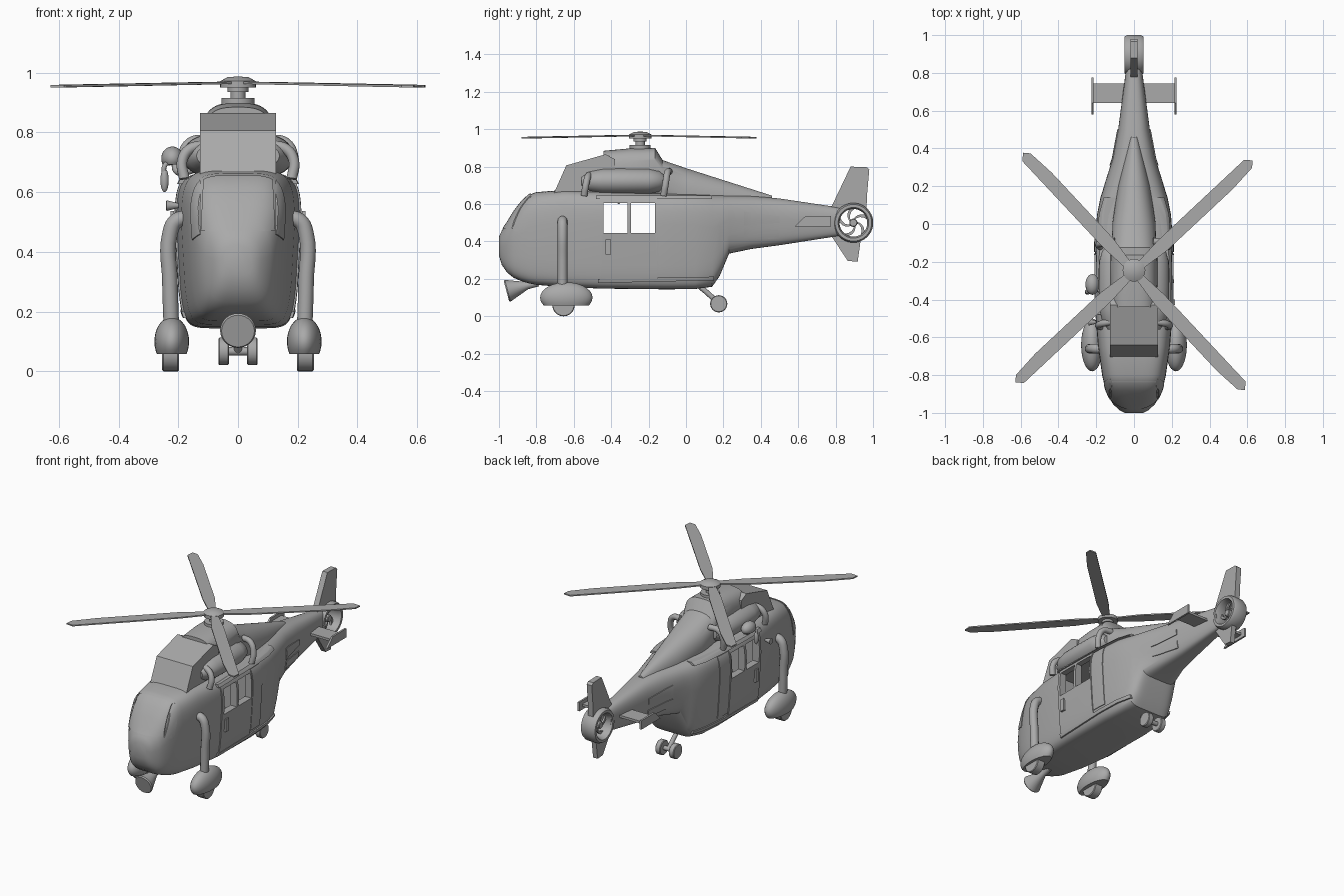
import bpy, bmesh, math
from mathutils import Matrix, Vector, Euler

start = bpy.data.objects.get("Cube")
if start:
    bpy.data.objects.remove(start)

grey = bpy.data.materials.new("matte_grey")
grey.use_nodes = True
grey.diffuse_color = (0.4, 0.4, 0.4, 1)
grey.node_tree.nodes["Principled BSDF"].inputs["Base Color"].default_value = (0.4, 0.4, 0.4, 1)
parts = []
AX = (0, math.pi / 2, 0)      # turn local z onto x
AY = (-math.pi / 2, 0, 0)     # turn local z onto y


def at(loc, rot=(0, 0, 0), scale=(1, 1, 1)):
    return Matrix.LocRotScale(Vector(loc), Euler(rot), Vector(scale))


def finish(bm, name, matrix=None):
    if matrix:
        bm.transform(matrix)
    bmesh.ops.remove_doubles(bm, verts=bm.verts, dist=0.0001)
    bmesh.ops.recalc_face_normals(bm, faces=bm.faces)
    mesh = bpy.data.meshes.new(name)
    bm.to_mesh(mesh)
    bm.free()
    return add(mesh, name)


def add(data, name):
    obj = bpy.data.objects.new(name, data)
    bpy.context.collection.objects.link(obj)
    data.materials.clear()
    data.materials.append(grey)
    parts.append(obj)
    return obj


def skin_rings(bm, rings):
    for a, b in zip(rings, rings[1:]):
        n = len(a)
        for i in range(n):
            bm.faces.new((a[i], a[(i + 1) % n], b[(i + 1) % n], b[i]))


def loft(name, stations, taper=0.0, belly=1.0, seg=56):
    """Rounded-box sections along y: (y, half width, bottom, top, squareness)."""
    bm, rings = bmesh.new(), []
    for y, hw, zb, zt, n in stations:
        ring = []
        for i in range(seg):
            a = 2 * math.pi * (i + 0.5) / seg
            c, s = math.cos(a), math.sin(a)
            e = 2 / (n if s > 0 else n * belly)
            u = math.copysign(abs(c) ** e, c)
            v = math.copysign(abs(s) ** e, s)
            x = hw * u * (1 - taper * max(0, -v))
            ring.append(bm.verts.new((x, y, (zb + zt) / 2 + v * (zt - zb) / 2)))
        rings.append(ring)
    skin_rings(bm, rings)
    bm.faces.new(rings[0])
    bm.faces.new(rings[-1])
    return finish(bm, name)


def lathe(name, profile, matrix, seg=28):
    """Turn (height, radius) points round local z."""
    bm, rings = bmesh.new(), []
    for h, r in profile:
        rings.append([bm.verts.new((r * math.cos(t), r * math.sin(t), h))
                      for t in (2 * math.pi * i / seg for i in range(seg))])
    skin_rings(bm, rings)
    return finish(bm, name, matrix)


def drum(name, loc, r, half, rot=AX, soft=0.004):
    return lathe(name, [(-half, 0), (-half, r - soft), (soft - half, r),
                        (half - soft, r), (half, r - soft), (half, 0)], at(loc, rot))


def ball(name, loc, scale, low=-1.0, rot=(0, 0, 0)):
    a0 = math.asin(low)
    prof = [(math.sin(a), math.cos(a)) for a in
            (a0 + (math.pi / 2 - a0) * i / 12 for i in range(13))]
    return lathe(name, [(low, 0)] + prof, at(loc, rot, scale))


def prism(name, pts, d0, d1, axis="x", matrix=None):
    place = {"x": lambda p, d: (d, *p), "y": lambda p, d: (p[0], d, p[1]),
             "z": lambda p, d: (*p, d)}[axis]
    bm = bmesh.new()
    rings = [[bm.verts.new(place(p, d)) for p in pts] for d in (d0, d1)]
    skin_rings(bm, rings)
    for r in rings:
        bm.faces.new(r)
    return finish(bm, name, matrix)


def box(name, x, y, z):
    return prism(name, [(y[0], z[0]), (y[1], z[0]), (y[1], z[1]), (y[0], z[1])], *x)


def tube(name, pts, r):
    cu = bpy.data.curves.new(name, "CURVE")
    cu.dimensions, cu.bevel_depth, cu.use_fill_caps = "3D", r, True
    sp = cu.splines.new("BEZIER")
    sp.bezier_points.add(len(pts) - 1)
    for bp, p in zip(sp.bezier_points, pts):
        bp.co = p
        bp.handle_left_type = bp.handle_right_type = "AUTO"
    sp.resolution_u = 6
    return add(cu, name)


def boolean(obj, tool, op="DIFFERENCE"):
    mod = obj.modifiers.new("cut", "BOOLEAN")
    mod.operation, mod.object, mod.solver = op, tool, "EXACT"
    bpy.context.view_layer.objects.active = obj
    bpy.ops.object.modifier_apply(modifier=mod.name)
    parts.remove(tool)
    bpy.data.objects.remove(tool)


# Fuselage with tail boom
body = loft("fuselage", [
    (-1.0, .05, .325, .425, 2.4), (-.985, .078, .275, .458, 2.6), (-.955, .11, .232, .502, 3),
    (-.92, .132, .205, .56, 3.4), (-.88, .148, .188, .612, 3.8), (-.84, .16, .176, .65, 4.2),
    (-.8, .169, .168, .664, 4.4), (-.65, .19, .156, .676, 5), (-.45, .207, .148, .668, 5.5),
    (-.1, .207, .144, .656, 5.5), (.05, .196, .146, .652, 5.5), (.14, .178, .158, .65, 4.5),
    (.18, .165, .215, .65, 4), (.23, .15, .335, .648, 3.4), (.35, .112, .36, .645, 3),
    (.5, .084, .38, .63, 2.8), (.82, .042, .43, .582, 2.6)], taper=.13, belly=1.5)
outer_skin = body.data.copy()


def panel(name, tool, lift=0.006):
    """Thin raised plate following the fuselage surface."""
    bm = bmesh.new()
    bm.from_mesh(outer_skin)
    bm.normal_update()
    for v, n in [(v, v.normal.copy()) for v in bm.verts]:
        v.co += n * lift
    obj = finish(bm, name)
    boolean(obj, tool, "INTERSECT")
    return obj


def window(y0, y1):
    return box("window_cutter", (-.4, .4), (y0, y1), (.445, .605))


# Hollow cabin, sliding doors and open windows
boolean(body, box("cabin_cutter", (-.17, .17), (-.5, -.1), (.3, .615)))
shells = [body]
for s in (-1, 1):
    shells.append(panel("sliding_door", box("t", (s * .165, s * .3), (-.46, -.155), (.2, .63))))
for shell in shells:
    boolean(shell, window(-.44, -.312))
    boolean(shell, window(-.294, -.165))

# Windscreen and side panes
panel("windscreen", prism("t", [(-.125, .47), (.125, .47), (.115, .67), (-.115, .67)], -1.1, -.83, "y"), .004)
for s in (-1, 1):
    panel("quarter_pane", prism("t", [(-.93, .46), (-.87, .44), (-.82, .64), (-.85, .64)], s * .125, s * .3), .004)
    panel("rear_panel", box("t", (s * .1, s * .3), (-.148, -.05), (.225, .62)), .004)
    panel("upper_vent", prism("t", [(.31, .56), (.5, .535), (.5, .5), (.31, .485)], s * .02, s * .3), .005)
    panel("lower_vent", prism("t", [(.31, .472), (.5, .46), (.5, .412), (.31, .42)], s * .02, s * .3), .005)
    panel("door_rail", box("t", (s * .1, s * .3), (-.48, .14), (.628, .646)), .014)
    panel("door_step", prism("t", [(-.47, .178), (.15, .192), (.15, .212), (-.47, .2)], s * .1, s * .3), .009)
    box("door_latch", (s * .19, s * .216), (-.43, -.4), (.33, .41))

# Roof cowling, rotor pylon and sloping spine
prism("front_cowling", [(-.71, .65), (-.64, .807), (-.43, .866), (-.38, .84), (-.38, .65)], -.128, .128)
loft("pylon_and_spine", [(-.44, .12, .62, .885, 3), (-.3, .125, .62, .898, 3), (-.165, .124, .62, .9, 3),
                         (-.125, .116, .61, .835, 2.6), (0, .115, .53, .792, 2.3),
                         (.2, .085, .5, .728, 2.2), (.46, .025, .54, .645, 2)])

# Engines with bent intake and exhaust pipes
for s in (-1, 1):
    lathe("engine_pod", [(-1, 0), (-.99, .45), (-.8, .8), (-.5, .98), (0, 1), (.6, .98), (.85, .8), (.98, .45),
                         (1, 0)], at((s * .1, -.335, .722), AY, (.086, .07, .225)))
    for y, top in ((-.545, .755), (-.12, .775)):
        tube("engine_pipe", [(s * .1, y + .03, top), (s * .16, y + .02, top - .01), (s * .187, y + .01, .705),
                             (s * .18, y, .645)], .018)

# Main rotor
HUB = (0, -.245, 0)
lathe("rotor_mast", [(.88, 0), (.88, .056), (.915, .056), (.915, .025), (.935, .025), (.935, .035),
                     (.95, .035), (.95, .06), (.972, .06), (.985, .035), (.988, 0)], at(HUB))
blade = [(.03, -.02), (.2, -.042), (.68, -.05), (.83, -.04), (.86, -.014), (.83, .02), (.2, .03), (.03, .02)]
for k in range(4):
    prism("rotor_blade", blade, -.004, .004, "z",
          at((0, HUB[1] - .006, .967), (0, math.radians(.8), math.radians(44 + 90 * k))))

# Shrouded tail fan
FAN = (0, .895, .5)
lathe("fan_ring", [(-.05, .082), (-.05, .098), (-.035, .106), (.035, .106), (.05, .098), (.05, .082),
                   (.03, .074), (-.03, .074), (-.05, .082)], at(FAN, AX), 40)
drum("fan_hub", FAN, .022, .025)
for k in range(5):
    arc = [(.012 + .0165 * i, k * 2 * math.pi / 5 - .26 * i) for i in range(5)]
    pts = [(r * math.cos(t), r * math.sin(t)) for r, t in arc]
    pts += [(r * math.cos(t + .35), r * math.sin(t + .35)) for r, t in reversed(arc)]
    prism("fan_blade", pts, -.006, .006, matrix=at(FAN))

# Tail fins and stabiliser
prism("upper_fin", [(.77, .57), (.815, .56), (.85, .593), (.9, .596), (.965, .57), (.968, .65),
                    (.98, .785), (.965, .798), (.88, .8)], -.018, .018)
prism("lower_fin", [(.77, .44), (.815, .44), (.85, .407), (.9, .404), (.935, .415), (.918, .292), (.865, .296)],
      -.016, .016)
box("stabiliser", (-.22, .22), (.64, .745), (.5, .515))
for s in (-1, 1):
    prism("stabiliser_end_plate", [(.58, .48), (.775, .48), (.775, .537), (.64, .537)], s * .214, s * .226)

# Main landing gear
for s in (-1, 1):
    tube("gear_strut", [(s * .223, -.66, .14), (s * .228, -.66, .3), (s * .228, -.66, .46),
                        (s * .205, -.66, .505), (s * .15, -.66, .51)], .026)
    ball("wheel_pod", (s * .222, -.64, .1), (.058, .14, .082), low=-.52)
    drum("main_wheel", (s * .226, -.655, .06), .06, .028)

# Tail wheels
tube("tail_strut", [(0, .06, .17), (0, .12, .12), (0, .175, .067)], .014)
drum("tail_axle", (0, .175, .067), .014, .06)
for s in (-1, 1):
    drum("tail_wheel", (s * .048, .175, .067), .046, .018)

# Chin lamp
lathe("chin_lamp", [(-.03, 0), (-.03, .02), (.03, .02), (.138, .06), (.145, .055), (.145, 0)],
      at((0, -.82, .172), (1.83, 0, 0)))

# Rescue winch and side horn
ball("winch_drum", (-.22, -.32, .713), (.037, .055, .04), low=-.5)
tube("winch_arm", [(-.21, -.32, .7), (-.2, -.34, .67), (-.14, -.36, .68)], .014)
tube("winch_bracket", [(-.22, -.34, .7), (-.245, -.36, .69), (-.248, -.36, .66)], .008)
ball("winch_hook", (-.246, -.36, .64), (.014, .014, .04))
lathe("side_horn", [(0, 0), (0, .008), (.04, .018), (.042, 0)], at((-.2, -.52, .555), (0, -math.pi / 2, 0)))

# Smooth round parts, keep hard edges
bpy.ops.object.select_all(action="DESELECT")
for obj in parts:
    if obj.type == "MESH":
        obj.select_set(True)
        bpy.context.view_layer.objects.active = obj
bpy.ops.object.shade_smooth_by_angle(angle=math.radians(32))
